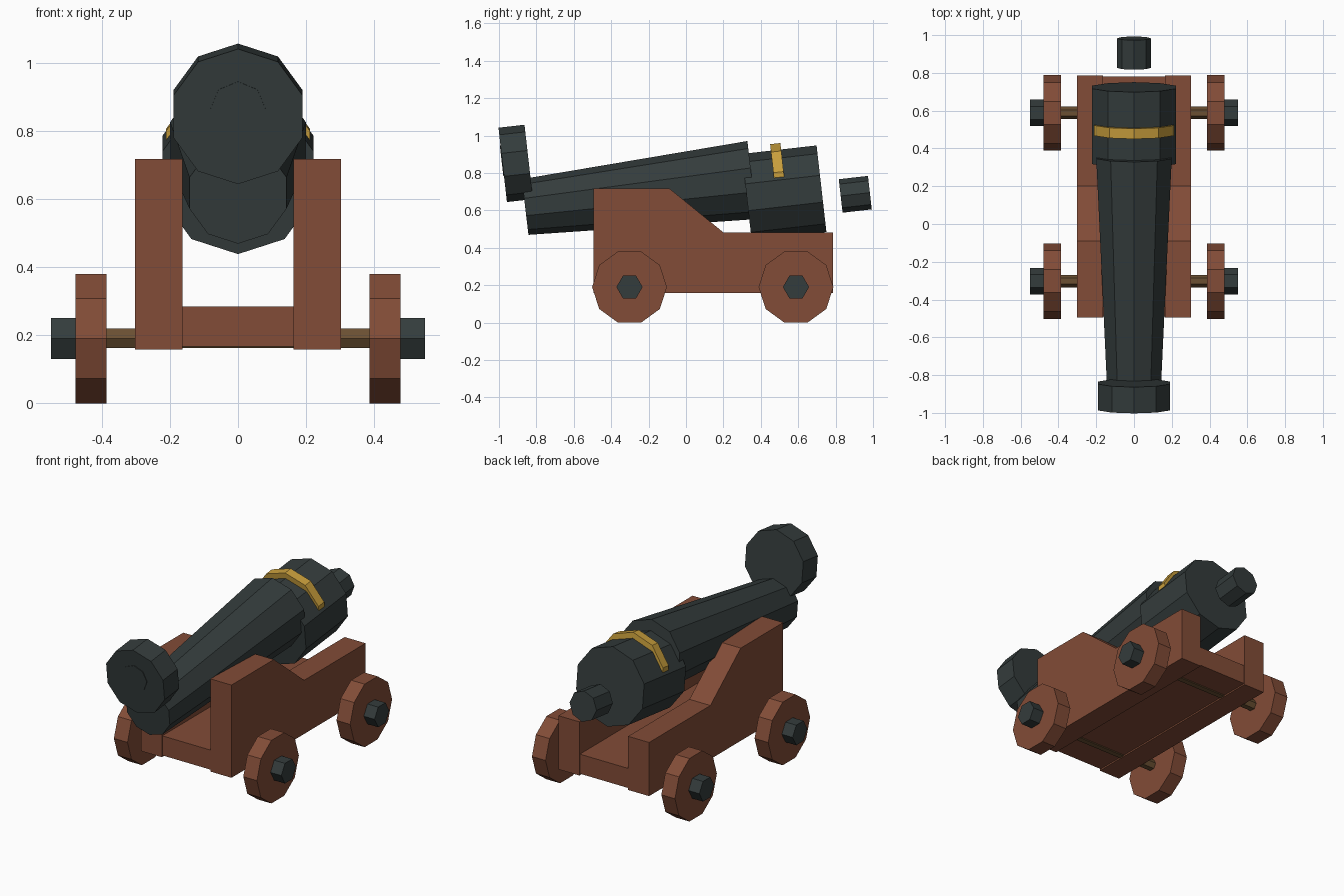
import bpy, bmesh, math
from mathutils import Vector

cube = bpy.data.objects.get("Cube")
if cube:
    bpy.data.objects.remove(cube, do_unlink=True)


def material(name, rgb):
    m = bpy.data.materials.new(name)
    m.use_nodes = True
    m.diffuse_color = (*rgb, 1)
    for node in m.node_tree.nodes:
        if node.type == 'BSDF_PRINCIPLED':
            node.inputs["Base Color"].default_value = (*rgb, 1)
            node.inputs["Roughness"].default_value = 0.8
    return m


iron = material("dark iron", (0.034, 0.045, 0.045))
wood = material("red brown wood", (0.223, 0.072, 0.038))
brass = material("brass", (0.578, 0.342, 0.045))
axle_wood = material("dull axle wood", (0.147, 0.080, 0.032))


def loft(name, ring_a, ring_b, mat):
    """Closed solid between two matching rings of points."""
    bm = bmesh.new()
    a = [bm.verts.new(p) for p in ring_a]
    b = [bm.verts.new(p) for p in ring_b]
    n = len(a)
    bm.faces.new(a)
    bm.faces.new(b)
    for i in range(n):
        j = (i + 1) % n
        bm.faces.new((a[i], a[j], b[j], b[i]))
    bmesh.ops.recalc_face_normals(bm, faces=bm.faces)
    mesh = bpy.data.meshes.new(name)
    bm.to_mesh(mesh)
    bm.free()
    mesh.materials.append(mat)
    obj = bpy.data.objects.new(name, mesh)
    bpy.context.collection.objects.link(obj)
    return obj


def prism(name, start, end, r0, r1, sides, mat, phase=0.0):
    """Regular prism or tapered tube between two points."""
    start, end = Vector(start), Vector(end)
    d = (end - start).normalized()
    u = Vector((0, 1, 0)) if abs(d.x) > 0.5 else Vector((1, 0, 0))
    v = u.cross(d)

    def ring(c, r):
        angles = [phase + math.tau * i / sides for i in range(sides)]
        return [c + r * (u * math.cos(t) + v * math.sin(t)) for t in angles]

    return loft(name, ring(start, r0), ring(end, r1), mat)


def tilted(name, y, z, length, radius, sides, mat):
    """Prism along the gun's tilted axis, one corner uppermost."""
    t = math.radians(6.5)
    end = (0, y + length * math.cos(t), z + length * math.sin(t))
    return prism(name, (0, y, z), end, radius, radius, sides, mat, math.pi / 2)


# Gun
prism("barrel", (0, -0.86, 0.618), (0, 0.353, 0.762), 0.15, 0.21, 10, iron, math.pi / 2)
tilted("muzzle_ring", -0.98, 0.843, 0.14, 0.20, 10, iron)
tilted("bore_plate", -0.986, 0.865, 0.03, 0.081, 8, iron)
tilted("breech", 0.325, 0.67, 0.402, 0.233, 10, iron)
tilted("brass_band", 0.475, 0.733, 0.055, 0.222, 10, brass)
tilted("rear_knob", 0.827, 0.677, 0.157, 0.09, 8, iron)

# Carriage cheeks and bed
cheek = [(-0.495, 0.158), (-0.495, 0.718), (-0.09, 0.718),
         (0.20, 0.482), (0.785, 0.482), (0.785, 0.158)]
for side, s in (("left", 1), ("right", -1)):
    loft(side + "_cheek", [(s * 0.163, y, z) for y, z in cheek],
         [(s * 0.303, y, z) for y, z in cheek], wood)
bed = [(-0.49, 0.167), (-0.49, 0.285), (0.78, 0.285), (0.78, 0.167)]
loft("bed", [(-0.165, y, z) for y, z in bed], [(0.165, y, z) for y, z in bed], wood)

# Axles, wheels and hubs
for end, y in (("front", -0.302), ("rear", 0.588)):
    prism(end + "_axle", (-0.40, y, 0.191), (0.40, y, 0.191), 0.033, 0.033, 6, axle_wood)
    for side, s in (("left", 1), ("right", -1)):
        label = end + "_" + side
        prism(label + "_wheel", (s * 0.387, y, 0.19), (s * 0.478, y, 0.19), 0.2, 0.2, 10, wood)
        prism(label + "_hub", (s * 0.46, y, 0.19), (s * 0.55, y, 0.19), 0.07, 0.07, 6, iron)
